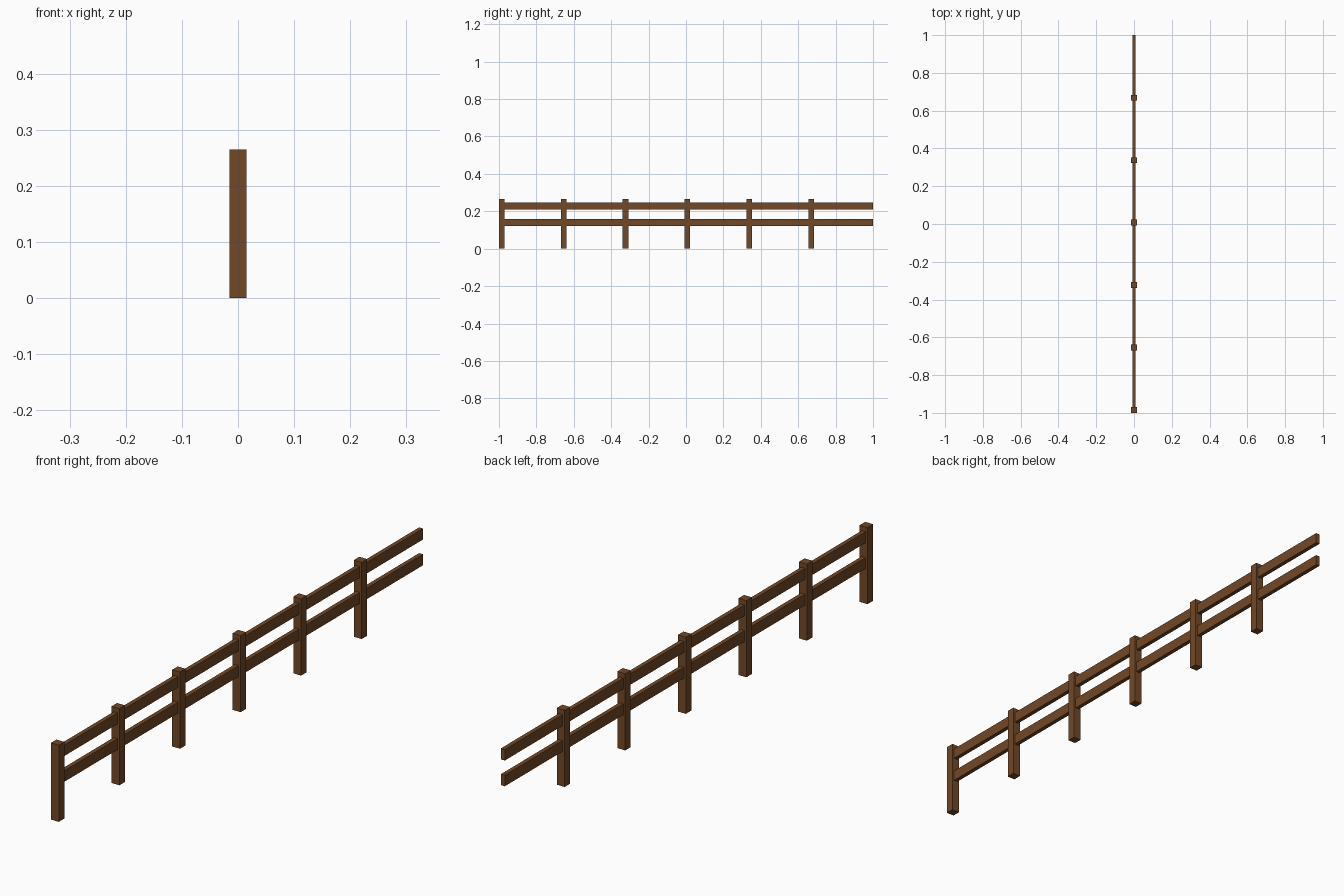
import bpy

if "Cube" in bpy.data.objects:
    bpy.data.objects.remove(bpy.data.objects["Cube"])

wood = bpy.data.materials.new("brown_wood")
wood.diffuse_color = (0.17, 0.065, 0.02, 1)
wood.use_nodes = True
wood.node_tree.nodes["Principled BSDF"].inputs["Base Color"].default_value = wood.diffuse_color

POSTS = 6
POST_W = 0.03
POST_H = 0.265
FIRST_Y = -1 + POST_W / 2
STEP = (1 - FIRST_Y) / POSTS


def box(name, lo, hi):
    """Axis-aligned box between two corners."""
    centre = [(a + b) / 2 for a, b in zip(lo, hi)]
    bpy.ops.mesh.primitive_cube_add(size=1, location=centre)
    ob = bpy.context.object
    ob.name = name
    ob.scale = [b - a for a, b in zip(lo, hi)]
    bpy.ops.object.transform_apply(location=False, rotation=False, scale=True)
    ob.data.materials.append(wood)
    return ob


# Upright posts, evenly spaced from the front end
h = POST_W / 2
for i in range(POSTS):
    y = FIRST_Y + i * STEP
    box(f"post_{i + 1}", (-h, y - h, 0), (h, y + h, POST_H))

# Two rails through the posts, overhanging one bay at the back end
for name, z0, z1 in (("lower_rail", 0.121, 0.159), ("upper_rail", 0.21, 0.248)):
    box(name, (-0.0075, FIRST_Y, z0), (0.0075, 1, z1))
